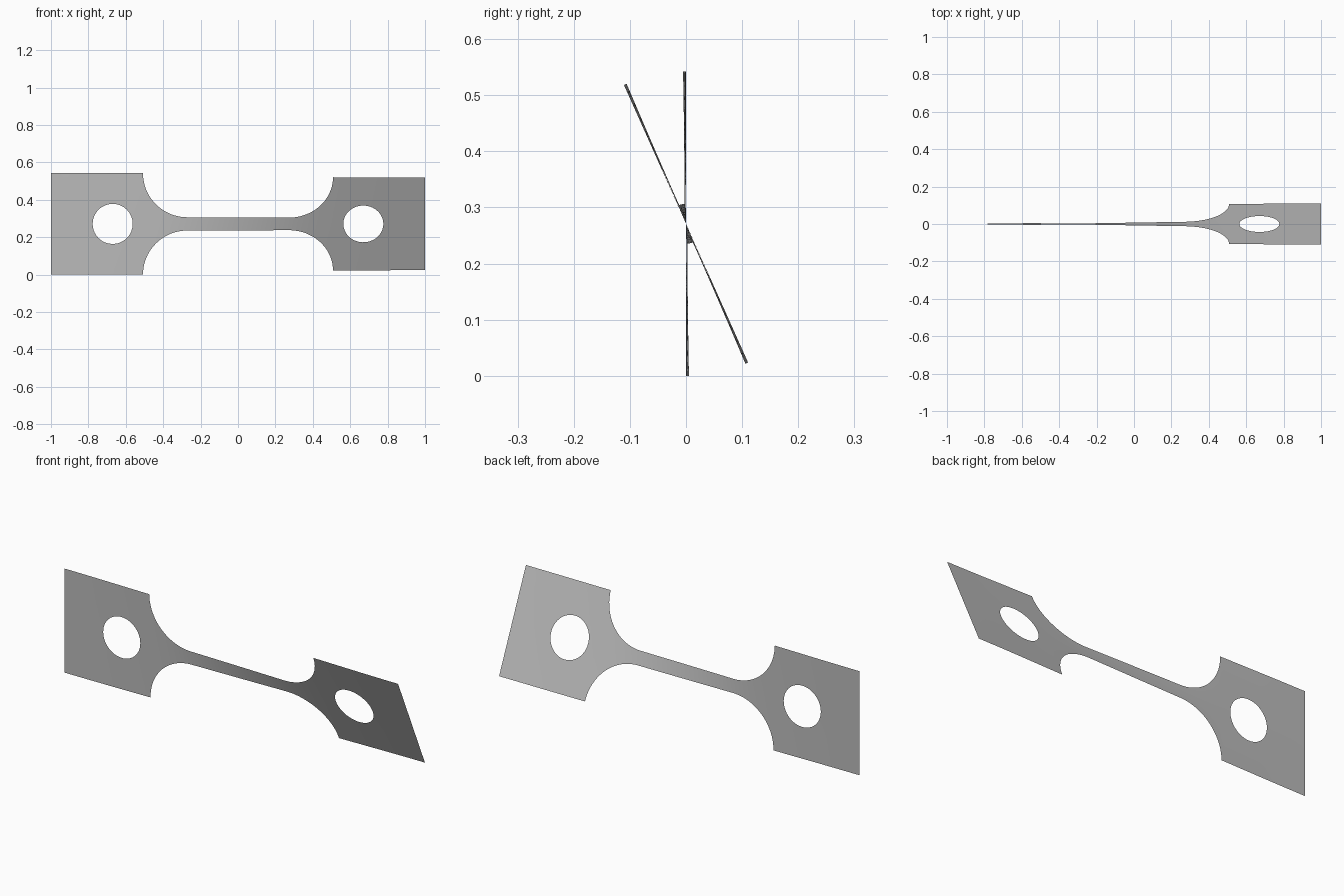
import bpy
import bmesh
from math import sin, cos, pi, radians, hypot
from mathutils import Vector

cube = bpy.data.objects.get("Cube")
if cube:
    bpy.data.objects.remove(cube)

HALF = 0.271           # half height of the grips
NECK = 0.0355          # half height of the neck
NECK_END = 0.271       # where the neck meets the fillets
GRIP = 0.508           # where the fillets meet the grips
HOLE_X, HOLE_R = 0.67, 0.107
TWIST = radians(24.1)
ROWS = 16


def half_height(x):
    x = abs(x)
    if x <= NECK_END:
        return NECK
    if x >= GRIP:
        return HALF
    u = (x - NECK_END) / (GRIP - NECK_END)
    return HALF - (HALF - NECK) * (1 - u * u) ** 0.5


# Twist builds up faster where the strip is narrow
STEPS = 1000
total = [0.0]
for i in range(STEPS):
    x = -1 + 2 * (i + 0.5) / STEPS
    rate = 1 / half_height(x)
    if abs(x) > GRIP:
        rate *= min(1, (1 - abs(x)) * 4) * 0.85
    total.append(total[-1] + rate)


def twist_at(x):
    t = min(max((x + 1) / 2, 0), 1) * STEPS
    i = min(int(t), STEPS - 1)
    return TWIST * (total[i] + (total[i + 1] - total[i]) * (t - i)) / total[-1]


def add_grid(bm, rows, closed=False):
    """Skin a list of point rows with quads that face the front."""
    verts = [[bm.verts.new(p) for p in row] for row in rows]
    for a, b in zip(verts, verts[1:]):
        n = len(a)
        for j in range(n if closed else n - 1):
            k = (j + 1) % n
            face = bm.faces.new((a[j], a[k], b[k], b[j]))
            face.normal_update()
            if face.normal.y > 0:
                face.normal_flip()


bm = bmesh.new()

# Neck with rounded fillets
fillet = [NECK_END + (GRIP - NECK_END) * sin(pi / 2 * i / 20) for i in range(21)]
neck = [NECK_END * (i / 12 - 1) for i in range(1, 24)]
xs = [-x for x in reversed(fillet)] + neck + fillet
add_grid(bm, [[Vector((x, 0, half_height(x) * (2 * j / ROWS - 1)))
               for j in range(ROWS + 1)] for x in xs])

# Grips: rings from the round hole out to the square edge
for side in (-1, 1):
    corners = [(GRIP, -HALF), (1, -HALF), (1, HALF), (GRIP, HALF)]
    corners = [Vector((side * x, 0, z)) for x, z in corners]
    edge = [a.lerp(b, j / ROWS)
            for a, b in zip(corners, corners[1:] + corners[:1]) for j in range(ROWS)]
    centre = Vector((side * HOLE_X, 0, 0))
    hole = [centre + (p - centre).normalized() * HOLE_R for p in edge]
    add_grid(bm, [[h.lerp(e, r / 6) for h, e in zip(hole, edge)]
                  for r in range(7)], closed=True)

bmesh.ops.remove_doubles(bm, verts=bm.verts, dist=0.0005)

# Twist the whole strip about its long axis and stand it on the ground
for v in bm.verts:
    a, z = twist_at(v.co.x), v.co.z
    v.co.y, v.co.z = -z * sin(a), z * cos(a) + HALF
for face in bm.faces:
    face.smooth = True

mesh = bpy.data.meshes.new("twisted_strip")
bm.to_mesh(mesh)
bm.free()

# Plain grey
grey = bpy.data.materials.new("grey")
grey.use_nodes = True
colour = (0.5, 0.5, 0.5, 1)
grey.diffuse_color = colour
grey.node_tree.nodes["Principled BSDF"].inputs["Base Color"].default_value = colour
mesh.materials.append(grey)

strip = bpy.data.objects.new("twisted_strip", mesh)
bpy.context.collection.objects.link(strip)
